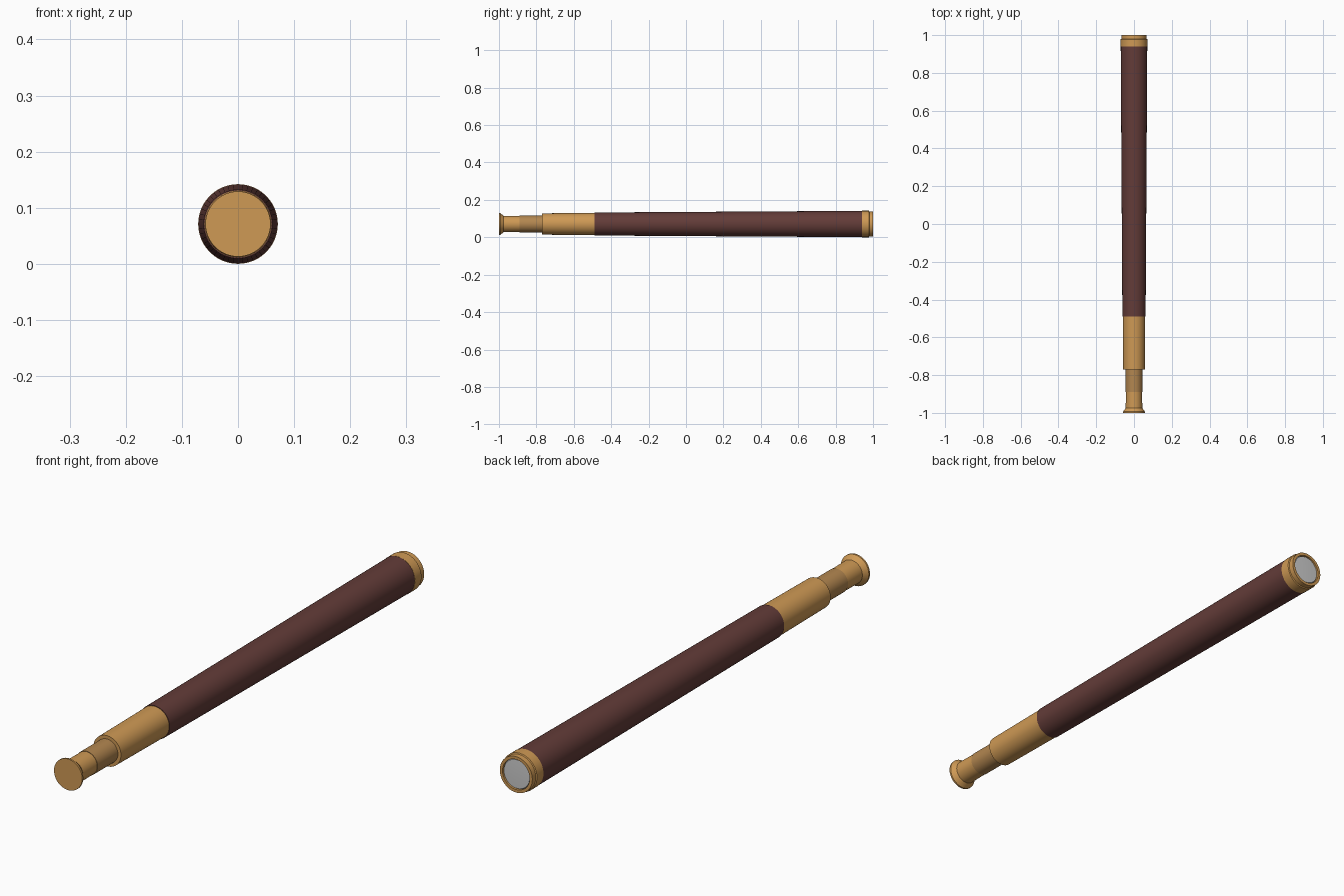
import bpy, bmesh, math
from mathutils import Matrix, Vector

if "Cube" in bpy.data.objects:
    bpy.data.objects.remove(bpy.data.objects["Cube"])

AXIS_Z = 0.071
SEGMENTS = 48


def material(name, color):
    m = bpy.data.materials.new(name)
    m.diffuse_color = (*color, 1.0)
    m.use_nodes = True
    m.node_tree.nodes["Principled BSDF"].inputs["Base Color"].default_value = m.diffuse_color
    return m


brass = material("brass", (0.62, 0.32, 0.09))
dark_brass = material("dark_brass", (0.45, 0.24, 0.08))
wood = material("dark_wood", (0.125, 0.045, 0.04))


def lathe(name, profile, mat=None):
    """Revolve (y, radius) points about the long axis."""
    bm = bmesh.new()
    verts = [bm.verts.new((r, y, 0)) for y, r in profile]
    edges = [bm.edges.new(pair) for pair in zip(verts, verts[1:])]
    bmesh.ops.spin(bm, geom=verts + edges, cent=(0, 0, 0), axis=(0, 1, 0),
                   angle=math.tau, steps=SEGMENTS, use_duplicate=False)
    bmesh.ops.remove_doubles(bm, verts=bm.verts, dist=1e-5)
    bmesh.ops.recalc_face_normals(bm, faces=bm.faces)
    # Make sure the outer walls face away from the axis
    outer = max(bm.faces, key=lambda f: Vector((f.calc_center_median().x, f.calc_center_median().z)).length)
    c = outer.calc_center_median()
    if outer.normal.dot(Vector((c.x, 0, c.z))) < 0:
        bmesh.ops.reverse_faces(bm, faces=bm.faces)
    bmesh.ops.translate(bm, verts=bm.verts, vec=(0, 0, AXIS_Z))
    mesh = bpy.data.meshes.new(name)
    bm.to_mesh(mesh)
    bm.free()
    obj = bpy.data.objects.new(name, mesh)
    bpy.context.collection.objects.link(obj)
    if mat:
        mesh.materials.append(mat)
    bpy.ops.object.select_all(action='DESELECT')
    obj.select_set(True)
    bpy.context.view_layer.objects.active = obj
    bpy.ops.object.shade_smooth_by_angle(angle=math.radians(30))
    return obj


# Flared eyepiece with a flat end
lathe("eyepiece", [(-1.0, 0), (-1.0, 0.058), (-0.993, 0.058), (-0.975, 0.044),
                   (-0.89, 0.043)], brass)
# Narrow sliding tube
lathe("inner_draw_tube", [(-0.89, 0.043), (-0.89, 0.0445), (-0.77, 0.0445)], dark_brass)
# Wider sliding tube
lathe("outer_draw_tube", [(-0.77, 0.0445), (-0.77, 0.057), (-0.49, 0.0595)], brass)
# Tapered wooden barrel
lathe("barrel", [(-0.49, 0.0595), (-0.49, 0.0615), (0.94, 0.0703)], wood)
# Brass collar and front rim
lathe("objective_collar", [(0.94, 0.069), (0.94, 0.071), (0.978, 0.071),
                           (0.98, 0.067), (1.0, 0.067), (1.0, 0.056),
                           (0.99, 0.056)], brass)
# Front lens
lathe("objective_lens", [(0.99, 0.056), (0.996, 0.053), (0.998, 0)])
